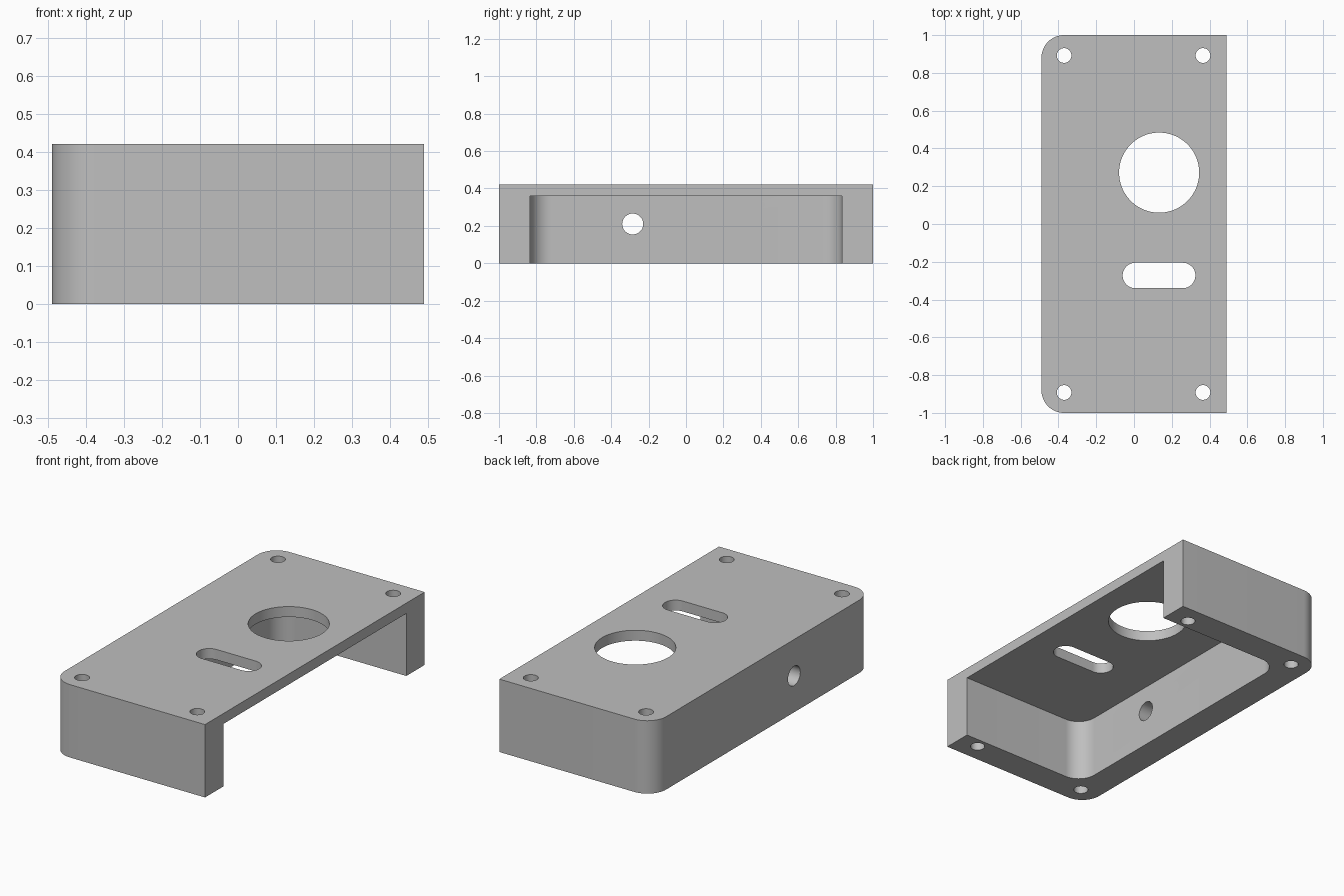
import bpy, bmesh
from math import pi, cos, sin
from mathutils import Matrix

cube = bpy.data.objects.get("Cube")
if cube:
    bpy.data.objects.remove(cube, do_unlink=True)

HALF_X, HALF_Y, HEIGHT = 0.49, 1.0, 0.42
WALL, ROOF_UNDERSIDE = 0.167, 0.36

grey = bpy.data.materials.new("plain grey")
grey.use_nodes = True
colour = (0.52, 0.52, 0.52, 1)
grey.diffuse_color = colour
grey.node_tree.nodes["Principled BSDF"].inputs["Base Color"].default_value = colour


def outline(x0, x1, y0, y1, left_r, right_r, steps=16):
    """Rectangle outline with separate radii for the -x and +x corners."""
    corners = [(x1, y1, right_r, 0), (x0, y1, left_r, 1),
               (x0, y0, left_r, 2), (x1, y0, right_r, 3)]
    points = []
    for x, y, r, quarter in corners:
        cx = x - r if x == x1 else x + r
        cy = y - r if y == y1 else y + r
        for i in range(steps + 1 if r else 1):
            a = (quarter + i / steps) * pi / 2
            points.append((cx + r * cos(a), cy + r * sin(a)))
    return points


def circle(x, y, r, n=64):
    return [(x + r * cos(2 * pi * i / n), y + r * sin(2 * pi * i / n)) for i in range(n)]


def prism(name, points, z0, z1, matrix=Matrix()):
    bm = bmesh.new()
    base = bm.faces.new([bm.verts.new((x, y, z0)) for x, y in points])
    top = bmesh.ops.extrude_face_region(bm, geom=[base])["geom"]
    bmesh.ops.translate(bm, vec=(0, 0, z1 - z0),
                        verts=[v for v in top if isinstance(v, bmesh.types.BMVert)])
    bmesh.ops.recalc_face_normals(bm, faces=bm.faces)
    bm.transform(matrix)
    mesh = bpy.data.meshes.new(name)
    bm.to_mesh(mesh)
    bm.free()
    mesh.materials.append(grey)
    obj = bpy.data.objects.new(name, mesh)
    bpy.context.collection.objects.link(obj)
    return obj


# Solid block, rounded on the closed long side
housing = prism("housing", outline(-HALF_X, HALF_X, -HALF_Y, HALF_Y, 0.12, 0), 0, HEIGHT)

# Underside pocket, open towards +x
inner_y = HALF_Y - WALL
cutters = [prism("pocket_cutter",
                 outline(WALL - HALF_X, 1, -inner_y, inner_y, 0.11, 0), -1, ROOF_UNDERSIDE)]

# Round window and slot in the roof
cutters.append(prism("window_cutter", circle(0.133, 0.272, 0.212, 96), 0.2, 1))
cutters.append(prism("slot_cutter",
                     outline(-0.06, 0.325, -0.34, -0.205, 0.0675, 0.0675), 0.2, 1))

# Corner screw holes
for x in (-0.37, 0.365):
    for y in (-0.892, 0.892):
        cutters.append(prism("screw_hole_cutter", circle(x, y, 0.039, 40), -1, 1))

# Cable hole through the closed side wall
cutters.append(prism("cable_hole_cutter", circle(-0.21, -0.285, 0.056, 48), -0.8, -0.1,
                     Matrix.Rotation(pi / 2, 4, "Y")))

bpy.ops.object.select_all(action="DESELECT")
bpy.context.view_layer.objects.active = housing
housing.select_set(True)
for cutter in cutters:
    cutter.hide_render = True
    mod = housing.modifiers.new("cut", "BOOLEAN")
    mod.operation, mod.solver, mod.object = "DIFFERENCE", "EXACT", cutter
    bpy.ops.object.modifier_apply(modifier=mod.name)
    bpy.data.objects.remove(cutter, do_unlink=True)

bpy.ops.object.shade_smooth_by_angle(angle=pi / 6)
